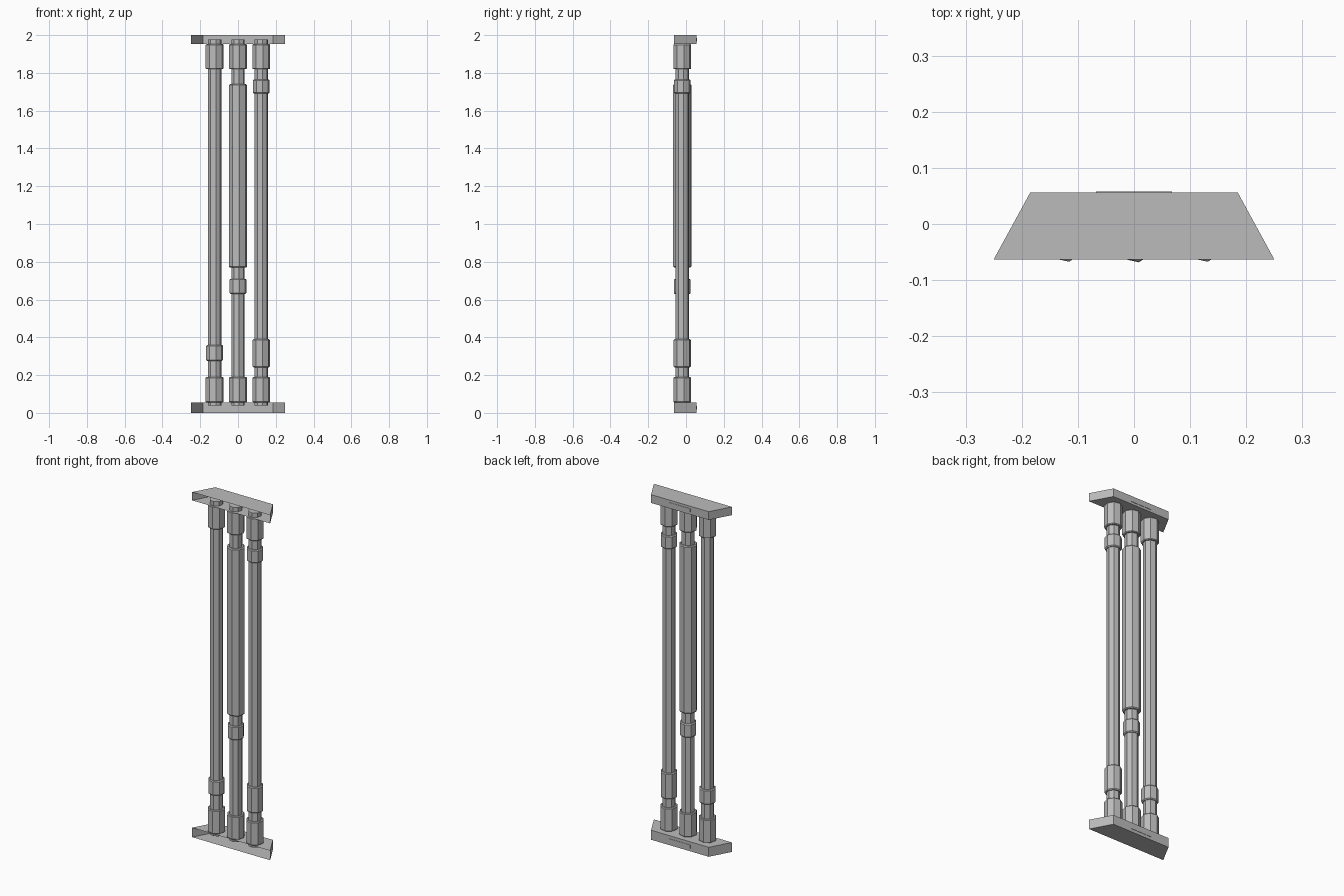
import bpy, bmesh, math

cube = bpy.data.objects.get("Cube")
if cube:
    bpy.data.objects.remove(cube)

grey = bpy.data.materials.new("grey")
grey.use_nodes = True
grey.diffuse_color = (0.5, 0.5, 0.5, 1)
grey.node_tree.nodes["Principled BSDF"].inputs["Base Color"].default_value = (0.5, 0.5, 0.5, 1)

PIPE_Y = -0.02


def finish(name, bm):
    mesh = bpy.data.meshes.new(name)
    bm.to_mesh(mesh)
    bm.free()
    mesh.materials.append(grey)
    obj = bpy.data.objects.new(name, mesh)
    bpy.context.collection.objects.link(obj)


def lathe(name, x, profile, sides=8, turn=math.radians(-80)):
    """Closed faceted tube from (radius, height) points."""
    bm = bmesh.new()
    rings = []
    for r, z in profile:
        angles = [turn + math.tau * i / sides for i in range(sides)]
        rings.append([bm.verts.new((x + r * math.cos(a), PIPE_Y + r * math.sin(a), z))
                      for a in angles])
    for low, high in zip(rings, rings[1:]):
        for i in range(sides):
            j = (i + 1) % sides
            bm.faces.new((low[i], low[j], high[j], high[i]))
    bm.faces.new(rings[0][::-1])
    bm.faces.new(rings[-1])
    finish(name, bm)


def sleeve(name, x, z0, z1, r, bevel=0.008):
    lathe(name, x, [(r - bevel, z0), (r, z0 + bevel), (r, z1 - bevel), (r - bevel, z1)])


def bracket(name, z0, z1):
    """Tapered shell, open at the front."""
    outline = [(-0.25, -0.063), (0.25, -0.063), (0.185, 0.056), (-0.185, 0.056)]
    bm = bmesh.new()
    low = [bm.verts.new((x, y, z0)) for x, y in outline]
    high = [bm.verts.new((x, y, z1)) for x, y in outline]
    bm.faces.new(low[::-1])
    bm.faces.new(high)
    for i in range(1, 4):
        j = (i + 1) % 4
        bm.faces.new((low[i], low[j], high[j], high[i]))
    finish(name, bm)
    # Slim plate on the back
    bm = bmesh.new()
    bmesh.ops.create_cube(bm, size=1)
    bmesh.ops.scale(bm, vec=(0.135, 0.004, 0.02), verts=bm.verts)
    bmesh.ops.translate(bm, vec=(0, 0.056, (z0 + z1) / 2), verts=bm.verts)
    finish(name + "_back_plate", bm)


bracket("bottom_bracket", 0, 0.055)
bracket("top_bracket", 1.952, 2)

# Each pipe: name, x, sleeves as (bottom, top, radius)
pipes = [
    ("right_pipe", -0.124, [(0.275, 0.36, 0.045)]),
    ("middle_pipe", 0, [(0.63, 0.71, 0.045), (0.77, 1.74, 0.049)]),
    ("left_pipe", 0.123, [(0.24, 0.39, 0.046), (1.69, 1.765, 0.045)]),
]
for name, x, sleeves in pipes:
    lathe(name, x, [(0.036, 0.038), (0.036, 1.977)])
    sleeve(name + "_bottom_collar", x, 0.055, 0.19, 0.048, 0.004)
    sleeve(name + "_top_collar", x, 1.82, 1.952, 0.048, 0.004)
    for i, (z0, z1, r) in enumerate(sleeves):
        sleeve(f"{name}_sleeve_{i + 1}", x, z0, z1, r, 0.005)
